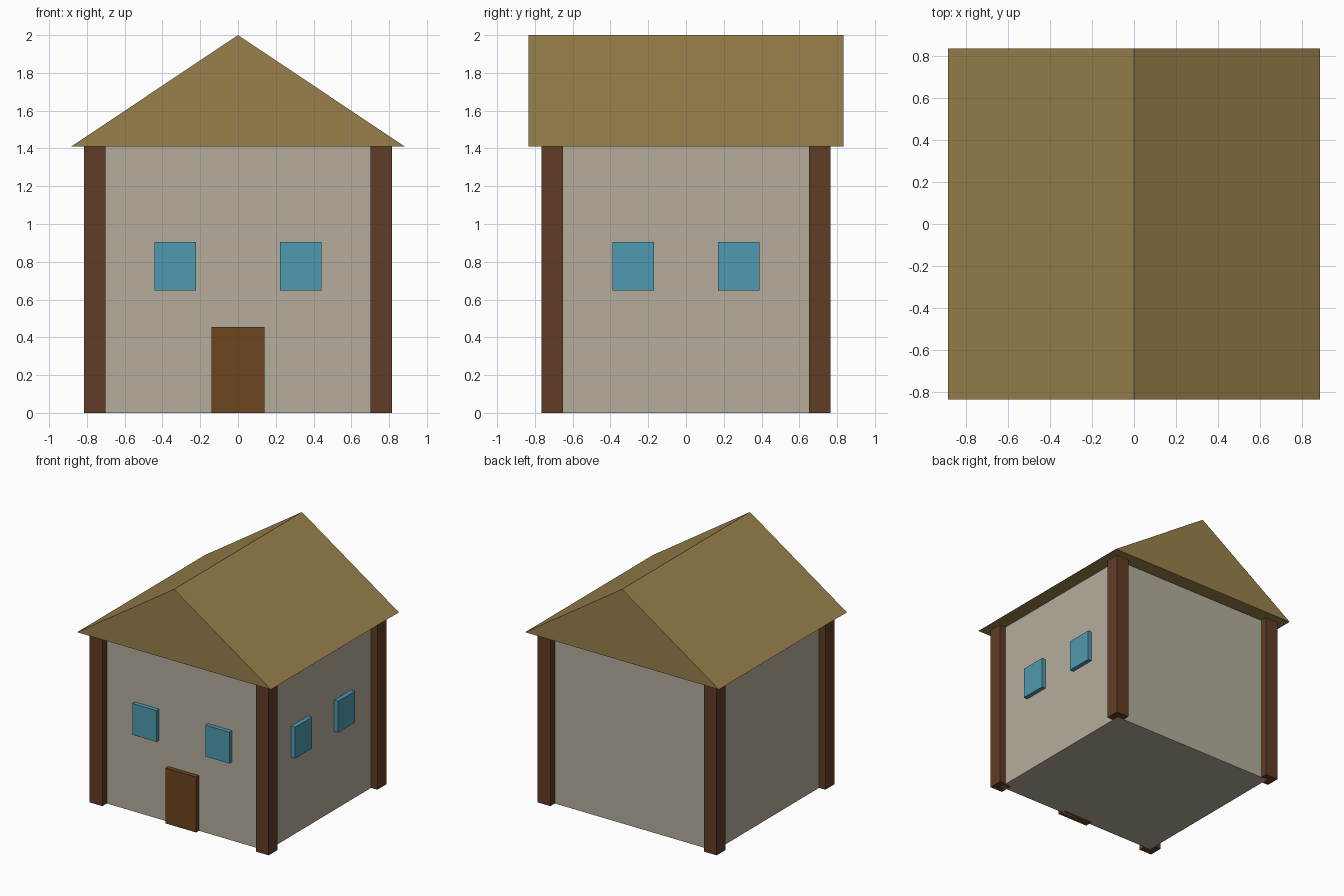
import bpy
import bmesh

if "Cube" in bpy.data.objects:
    bpy.data.objects.remove(bpy.data.objects["Cube"])


def material(name, rgb):
    mat = bpy.data.materials.new(name)
    mat.diffuse_color = (*[(c / 255) ** 2.2 for c in rgb], 1)
    mat.use_nodes = True
    mat.node_tree.nodes["Principled BSDF"].inputs["Base Color"].default_value = mat.diffuse_color
    return mat


PLASTER = material("plaster", (180, 172, 155))
TIMBER = material("timber", (97, 63, 42))
THATCH = material("thatch", (152, 127, 76))
GLASS = material("glass", (80, 152, 175))
DOOR = material("door_wood", (108, 70, 36))


def finish(name, bm, mat):
    bmesh.ops.recalc_face_normals(bm, faces=bm.faces)
    mesh = bpy.data.meshes.new(name)
    bm.to_mesh(mesh)
    bm.free()
    mesh.materials.append(mat)
    obj = bpy.data.objects.new(name, mesh)
    bpy.context.collection.objects.link(obj)


def box(name, center, size, mat):
    bm = bmesh.new()
    bmesh.ops.create_cube(bm, size=1)
    bmesh.ops.scale(bm, vec=size, verts=bm.verts)
    bmesh.ops.translate(bm, vec=center, verts=bm.verts)
    finish(name, bm, mat)


WX, WY, EAVE = 0.758, 0.708, 1.41  # wall half sizes and eave height

# House body
box("walls", (0, 0, EAVE / 2), (2 * WX, 2 * WY, EAVE), PLASTER)

# Corner posts, centred on the wall corners
for sx, side in ((-1, "left"), (1, "right")):
    for sy, end in ((-1, "front"), (1, "back")):
        box(f"{end}_{side}_post", (sx * WX, sy * WY, EAVE / 2),
            (0.115, 0.115, EAVE), TIMBER)

# Gable roof: triangle extruded front to back
bm = bmesh.new()
RX, RY = 0.883, 0.833
gable = bm.faces.new([bm.verts.new(p) for p in
                      ((-RX, -RY, EAVE), (RX, -RY, EAVE), (0, -RY, 2))])
ext = bmesh.ops.extrude_face_region(bm, geom=[gable], use_keep_orig=True)
bmesh.ops.translate(bm, vec=(0, 2 * RY, 0),
                    verts=[g for g in ext["geom"] if isinstance(g, bmesh.types.BMVert)])
finish("roof", bm, THATCH)

# Door and windows: front and right walls only
box("door", (0, -WY, 0.228), (0.28, 0.074, 0.456), DOOR)
for s, label in ((-1, "a"), (1, "b")):
    box(f"front_window_{label}", (s * 0.333, -WY, 0.777), (0.22, 0.07, 0.258), GLASS)
    box(f"right_window_{label}", (WX, s * 0.28, 0.777), (0.07, 0.22, 0.258), GLASS)
